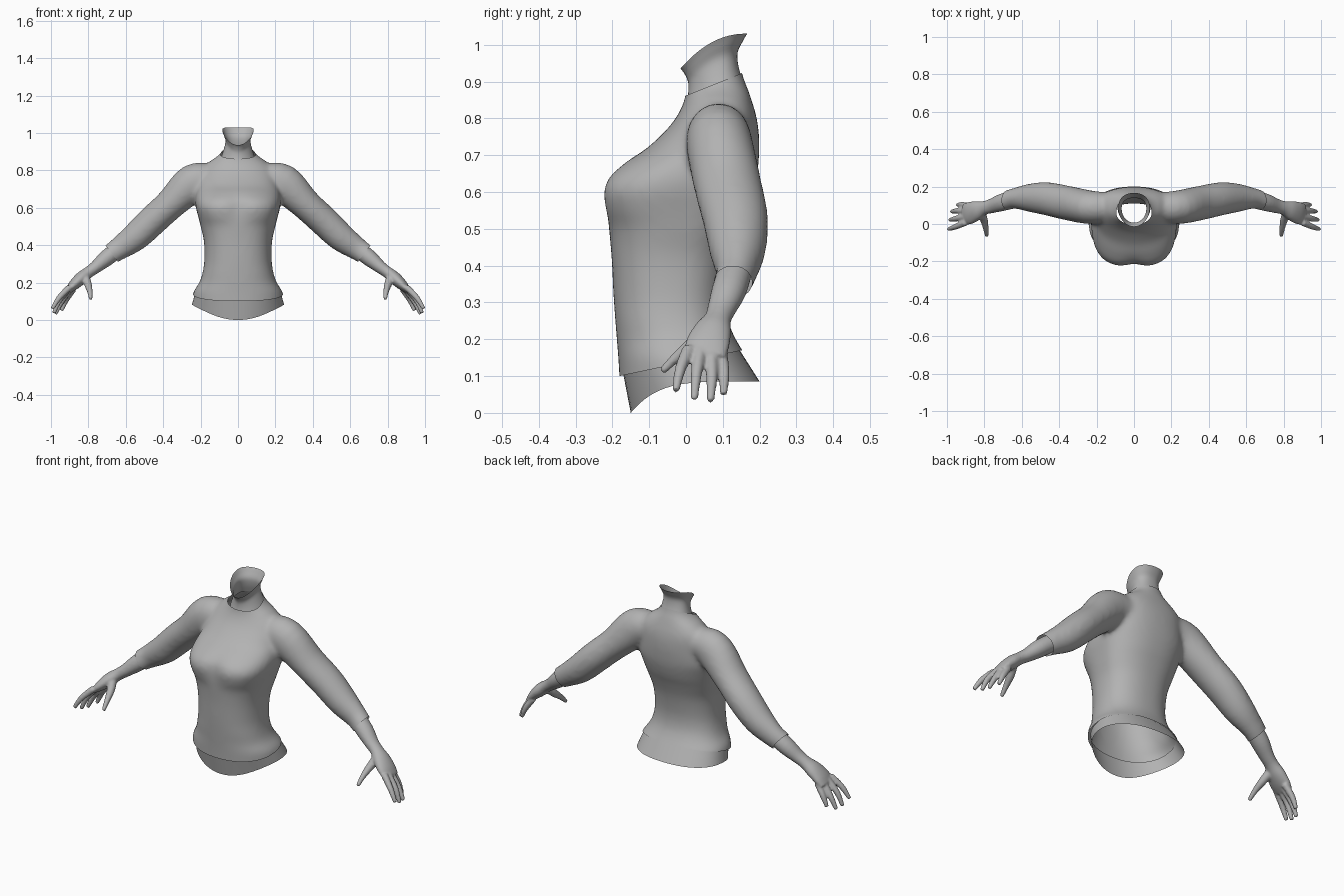
import bpy, bmesh, math
from mathutils import Vector

if "Cube" in bpy.data.objects:
    bpy.data.objects.remove(bpy.data.objects["Cube"])

grey = bpy.data.materials.new("warm_grey")
grey.diffuse_color = (0.45, 0.45, 0.45, 1)
grey.use_nodes = True
grey.node_tree.nodes["Principled BSDF"].inputs["Base Color"].default_value = grey.diffuse_color


def dense(rows, n=4):
    """Catmull-Rom interpolation between rows of numbers."""
    out = []
    for i in range(len(rows) - 1):
        a, b = rows[max(i - 1, 0)], rows[i]
        c, d = rows[i + 1], rows[min(i + 2, len(rows) - 1)]
        for k in range(n):
            t = k / n
            out.append([0.5 * (2 * q + (r - p) * t + (2 * p - 5 * q + 4 * r - s) * t * t
                               + (3 * q - p - 3 * r + s) * t ** 3)
                        for p, q, r, s in zip(a, b, c, d)])
    return out + [list(rows[-1])]


def loft(bm, rings, cap=True):
    """Skin a list of equal closed rings."""
    vr = [[bm.verts.new(p) for p in ring] for ring in rings]
    n = len(vr[0])
    faces = []
    for a, b in zip(vr, vr[1:]):
        for i in range(n):
            j = (i + 1) % n
            faces.append(bm.faces.new((a[i], a[j], b[j], b[i])))
    if cap:
        faces.append(bm.faces.new(vr[0][::-1]))
        faces.append(bm.faces.new(vr[-1]))
    bmesh.ops.recalc_face_normals(bm, faces=faces)


def tube(bm, rows, side, n=24):
    """Rows are x, y, z, thickness radius, y radius."""
    rows = dense(rows)
    pts = [Vector((r[0] * side, r[1], r[2])) for r in rows]
    rings = []
    for i, r in enumerate(rows):
        t = (pts[min(i + 1, len(pts) - 1)] - pts[max(i - 1, 0)]).normalized()
        u = Vector((0, 1, 0))
        u = (u - t * u.dot(t)).normalized()
        w = t.cross(u)
        rings.append([pts[i] + w * (r[3] * math.cos(a)) + u * (r[4] * math.sin(a))
                      for a in (2 * math.pi * k / n for k in range(n))])
    loft(bm, rings)


def finish(bm, name, voxel=0, smooth=0, cuts=()):
    """Fuse overlapping shells, relax, trim open edges and shade smooth."""
    me = bpy.data.meshes.new(name)
    bm.to_mesh(me)
    bm.free()
    ob = bpy.data.objects.new(name, me)
    bpy.context.collection.objects.link(ob)
    if voxel:
        mod = ob.modifiers.new("fuse", 'REMESH')
        mod.mode, mod.voxel_size = 'VOXEL', voxel
        dg = bpy.context.evaluated_depsgraph_get()
        ob.data = bpy.data.meshes.new_from_object(ob.evaluated_get(dg))
        ob.modifiers.clear()
        bm = bmesh.new()
        bm.from_mesh(ob.data)
        for _ in range(smooth):
            bmesh.ops.smooth_vert(bm, verts=bm.verts, factor=0.5,
                                  use_axis_x=True, use_axis_y=True, use_axis_z=True)
        for co, no in cuts:
            bmesh.ops.bisect_plane(bm, geom=bm.verts[:] + bm.edges[:] + bm.faces[:],
                                   plane_co=co, plane_no=no, clear_outer=True)
        bm.to_mesh(ob.data)
        bm.free()
    ob.data.name = name
    ob.data.materials.clear()
    ob.data.materials.append(grey)
    for p in ob.data.polygons:
        p.use_smooth = True
    return ob


def body_ring(z, w, yf, yb, yc, e, dip=0, n=64):
    """Cross-section with separate front and back depth; dip parts the bust."""
    ring = []
    for k in range(n):
        a = 2 * math.pi * k / n
        c, s = math.cos(a), math.sin(a)
        p = 2 / (e if s < 0 else 2.3)
        x = w * math.copysign(abs(c) ** p, c)
        depth = (yb - yc) if s > 0 else (yc - yf)
        y = yc + depth * math.copysign(abs(s) ** p, s)
        if s < 0:
            y += dip * math.exp(-(x / 0.05) ** 2)
        ring.append((x, y, z))
    return ring


# Sweater: torso and both sleeves fused, then trimmed at hem, collar and cuffs
bm = bmesh.new()
torso = [  # z, half width, front y, back y, widest y, front squareness, bust dip
    (.04, .25, -.178, .21, .01, 2.2, 0), (.10, .246, -.181, .185, .01, 2.2, 0),
    (.15, .238, -.184, .165, .0, 2.2, 0), (.20, .207, -.188, .135, -.02, 2.2, 0),
    (.25, .19, -.192, .115, -.03, 2.3, 0), (.32, .18, -.197, .11, -.03, 2.3, 0),
    (.42, .182, -.202, .125, -.02, 2.4, 0), (.50, .20, -.209, .15, .0, 2.5, 0),
    (.55, .212, -.222, .17, .01, 2.8, .01), (.60, .225, -.229, .185, .02, 2.9, .018),
    (.64, .23, -.214, .193, .04, 2.7, .014), (.68, .226, -.168, .197, .05, 2.4, .005),
    (.72, .216, -.105, .199, .06, 2.2, 0), (.77, .205, -.052, .197, .08, 2.2, 0),
    (.81, .19, -.022, .19, .09, 2.1, 0), (.85, .148, -.004, .178, .09, 2, 0),
    (.88, .105, .0, .168, .085, 2, 0), (.91, .083, .003, .156, .08, 2, 0),
    (.96, .075, .01, .145, .08, 2, 0)]
loft(bm, [body_ring(*r) for r in dense(torso)])
sleeve = [(.14, .09, .755, .08, .08), (.24, .09, .732, .102, .09),
          (.36, .113, .62, .083, .092), (.46, .134, .528, .081, .089),
          (.55, .14, .443, .076, .077), (.635, .137, .382, .062, .056),
          (.675, .127, .355, .057, .052), (.73, .11, .312, .054, .05)]
for s in (1, -1):
    tube(bm, sleeve, s, 32)
finish(bm, "sweater", .011, 6, [
    ((0, 0, .138), (0, .21, -1)), ((0, 0, .862), (0, -.4, 1)),
    ((.675, 0, .355), (.79, 0, -.61)), ((-.675, 0, .355), (-.79, 0, -.61))])

# Waist band of skin below the hem, dipping at the front
bm = bmesh.new()
low = body_ring(0, .246, -.15, .2, .03, 2.1)
low = [(x, y, .085 * (1 - min(1, (.2 - y) / .35) ** 5)) for x, y, z in low]
top = [(x, y, .15 + .21 * y) for x, y, z in body_ring(0, .228, -.172, .14, .0, 2.2)]
mid = [tuple((a + b) / 2 for a, b in zip(p, q)) for p, q in zip(low, top)]
loft(bm, [top, mid, low], cap=False)
finish(bm, "waist")

# Neck: open tube with a rim that rises from throat to nape
bm = bmesh.new()
shape = [(0, .088, .0, .155), (.3, .074, .006, .143), (.6, .066, .006, .14),
         (.85, .076, -.004, .155), (1, .084, -.015, .166)]  # height, width, front, back
rings = []
for h, w, yf, yb in dense(shape):
    ring = []
    for x, y, z in body_ring(0, w, yf, yb, (yf + yb) / 2 + .01, 2, n=40):
        t = max(0, min(1, (y - yf) / (yb - yf)))
        base = .84 + .06 * t
        rim = .935 + .095 * (1 - (1 - t) ** 2.2)
        ring.append((x, y, base + (rim - base) * h))
    rings.append(ring)
loft(bm, rings, cap=False)
finish(bm, "neck")

# Forearm, palm, fingers and thumb fused into one hand on each side
arm = [(.62, .137, .395, .044, .046), (.70, .117, .333, .044, .047),
       (.76, .097, .283, .034, .039), (.80, .086, .254, .031, .037),
       (.84, .072, .222, .034, .052), (.88, .058, .185, .028, .06),
       (.91, .052, .155, .016, .055)]
thumb = [(.82, .065, .235, .024, .024), (.802, .022, .19, .021, .021),
         (.792, -.025, .152, .015, .015), (.787, -.066, .112, .010, .010)]
fingers = [((.90, .008, .175), (.955, -.015, .12), (.993, -.028, .06)),  # knuckle, joint, tip
           ((.905, .038, .165), (.955, .028, .105), (.985, .022, .036)),
           ((.90, .068, .16), (.945, .07, .095), (.977, .066, .031)),
           ((.88, .095, .165), (.92, .103, .105), (.944, .102, .05))]
for s, name in ((1, "left_hand"), (-1, "right_hand")):
    bm = bmesh.new()
    tube(bm, arm, s)
    tube(bm, thumb, s, 12)
    for pts in fingers:
        tube(bm, [(*p, r, r) for p, r in zip(pts, (.018, .0155, .0105))], s, 12)
    finish(bm, name, .0055, 3, [((s * .655, 0, .372), (-.79 * s, 0, .61))])
